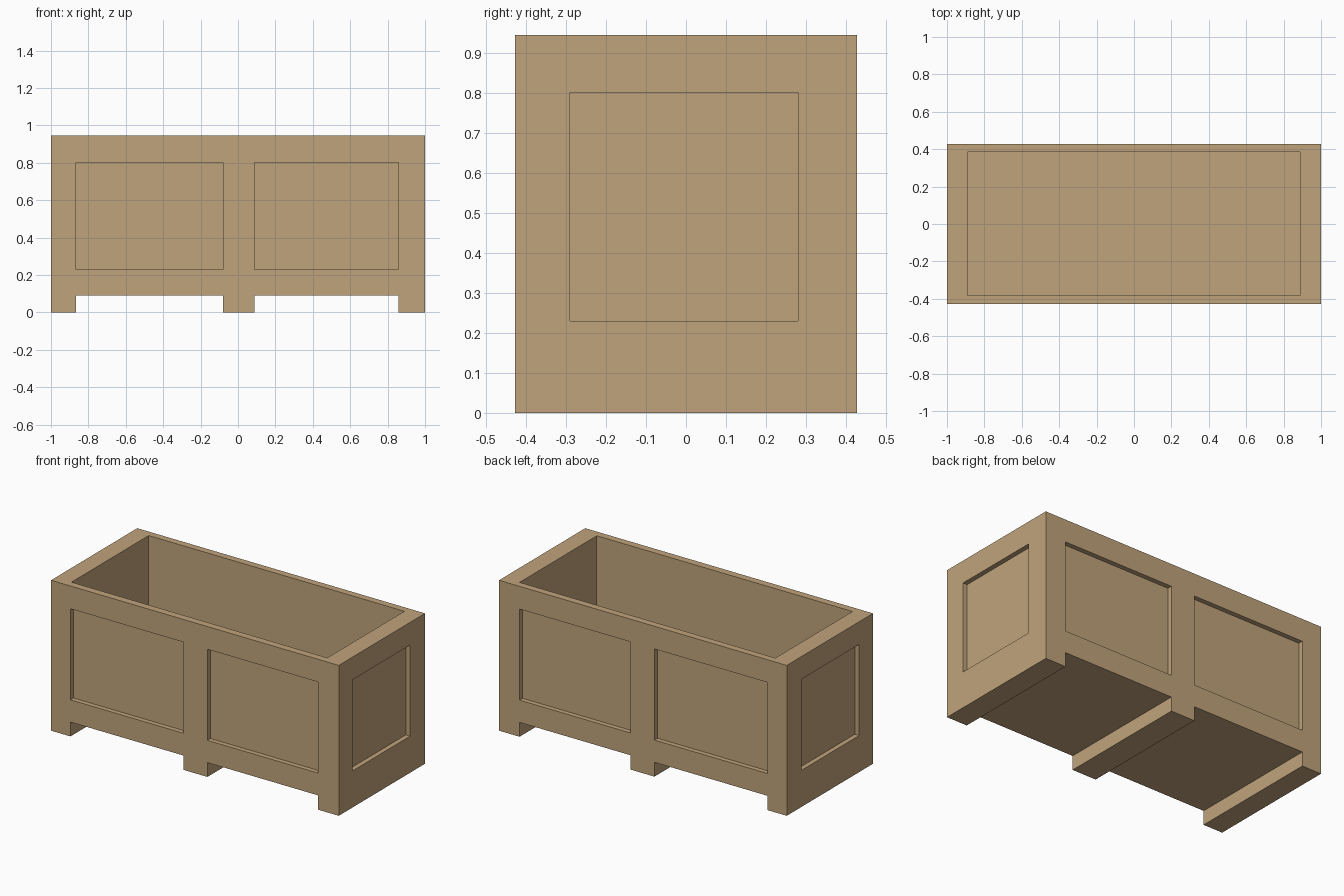
import bpy
import bmesh
from mathutils import Matrix, Vector

if "Cube" in bpy.data.objects:
    bpy.data.objects.remove(bpy.data.objects["Cube"])

HX, HY, H = 1.0, 0.428, 0.945          # half length, half depth, height
BAYS = [(-0.865, -0.08), (0.087, 0.857)]  # panel and foot-gap spans along x
PANEL_Z = (0.23, 0.802)
RECESS = 0.03
OUT = 0.1                               # cutter overshoot beyond the body


def add_box(bm, xs, ys, zs):
    lo, hi = Vector((xs[0], ys[0], zs[0])), Vector((xs[1], ys[1], zs[1]))
    mat = Matrix.Translation((lo + hi) / 2) @ Matrix.Diagonal((*(hi - lo), 1))
    bmesh.ops.create_cube(bm, size=1, matrix=mat)


def make_object(name, boxes):
    bm = bmesh.new()
    for box in boxes:
        add_box(bm, *box)
    mesh = bpy.data.meshes.new(name)
    bm.to_mesh(mesh)
    bm.free()
    obj = bpy.data.objects.new(name, mesh)
    bpy.context.collection.objects.link(obj)
    return obj


# Solid body of the chest
chest = make_object("chest_body", [((-HX, HX), (-HY, HY), (0, H))])
wood = bpy.data.materials.new("wood")
wood.diffuse_color = (0.53, 0.37, 0.20, 1)
wood.use_nodes = True
wood.node_tree.nodes["Principled BSDF"].inputs["Base Color"].default_value = wood.diffuse_color
chest.data.materials.append(wood)

# Open interior
cuts = [((-0.89, 0.888), (-0.382, 0.384), (0.15, H + OUT))]

for bay in BAYS:
    # Gaps between the feet
    cuts.append((bay, (-HY - OUT, HY + OUT), (-OUT, 0.09)))
    # Recessed front and back panels
    cuts.append((bay, (-HY - OUT, -HY + RECESS), PANEL_Z))
    cuts.append((bay, (HY - RECESS, HY + OUT), PANEL_Z))

# Recessed end panels
side = (-0.29, 0.28)
cuts.append(((HX - RECESS, HX + OUT), side, PANEL_Z))
cuts.append(((-HX - OUT, -HX + RECESS), side, PANEL_Z))

# Carve everything out and discard the cutter
cutter = make_object("panel_cutter", cuts)
cutter.hide_render = True
mod = chest.modifiers.new("carve", 'BOOLEAN')
mod.operation = 'DIFFERENCE'
mod.solver = 'EXACT'
mod.object = cutter
bpy.context.view_layer.objects.active = chest
chest.select_set(True)
bpy.ops.object.modifier_apply(modifier=mod.name)
bpy.data.objects.remove(cutter)
